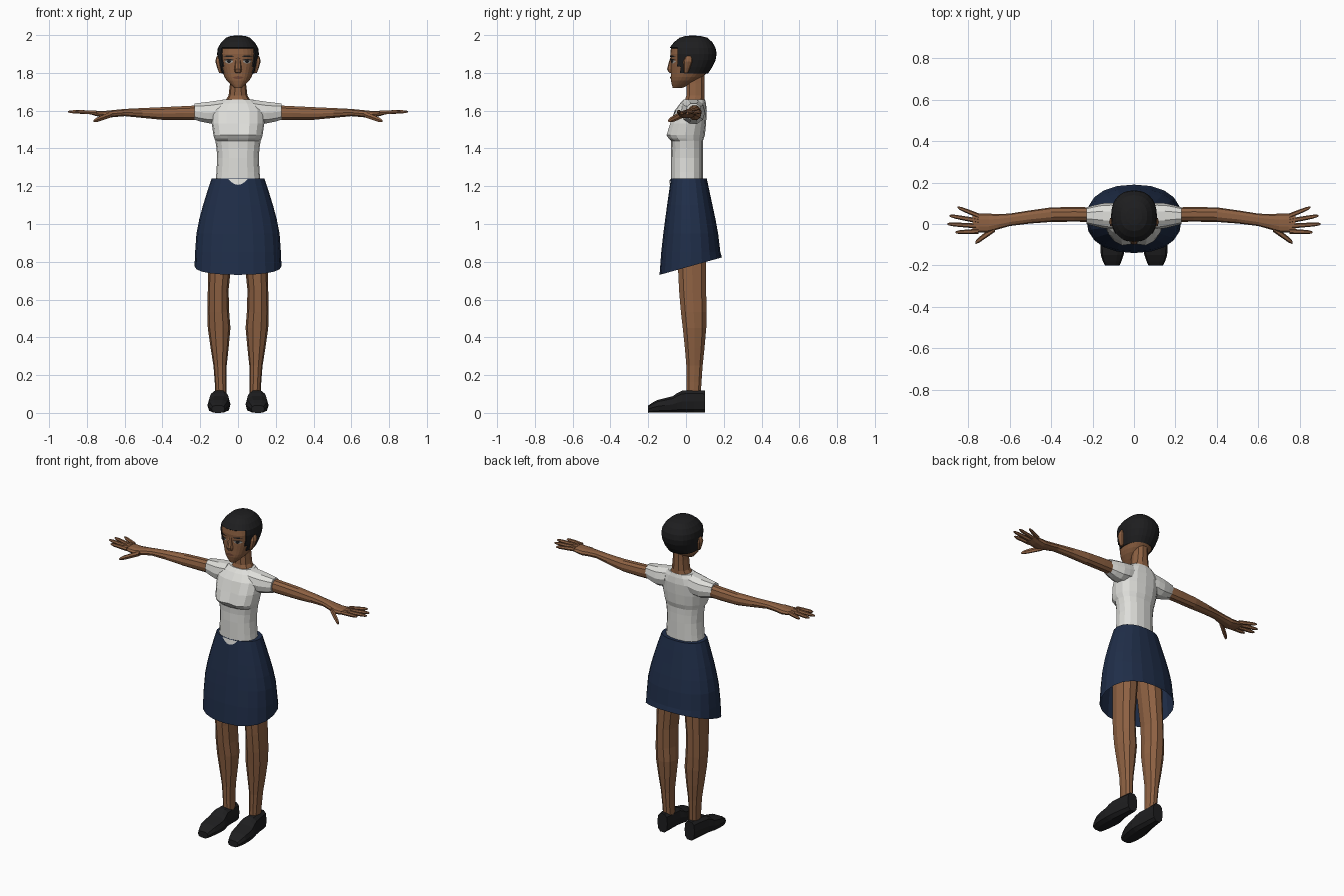
import bpy, bmesh, math
from mathutils import Vector
from mathutils.bvhtree import BVHTree

if "Cube" in bpy.data.objects:
    bpy.data.objects.remove(bpy.data.objects["Cube"])


def material(name, red, green, blue):
    mat = bpy.data.materials.new(name)
    mat.use_nodes = True
    mat.diffuse_color = (red, green, blue, 1)
    shader = mat.node_tree.nodes["Principled BSDF"]
    shader.inputs["Base Color"].default_value = (red, green, blue, 1)
    shader.inputs["Roughness"].default_value = 0.8
    return mat


SKIN = material("brown skin", .27, .12, .055)
LIPS = material("lip brown", .16, .06, .035)
SHIRT = material("white cotton", .73, .73, .7)
NAVY = material("navy cloth", .014, .027, .066)
BLACK = material("soft black", .013, .013, .014)
EYE = material("eye grey", .35, .33, .3)


def section(axis, ring, sides, power):
    """Superellipse across an axis; a ring is (position, a_min, a_max, b_min, b_max)."""
    position, a_min, a_max, b_min, b_max = ring
    points = []
    for i in range(sides):
        angle = math.tau * i / sides
        cos, sin = math.cos(angle), math.sin(angle)
        round_cos = math.copysign(abs(cos) ** (2 / power), cos)
        round_sin = math.copysign(abs(sin) ** (2 / power), sin)
        a = (a_min + a_max + (a_max - a_min) * round_cos) / 2
        b = (b_min + b_max + (b_max - b_min) * round_sin) / 2
        place = {"x": (position, a, b), "y": (a, position, b), "z": (a, b, position)}
        points.append(Vector(place[axis]))
    return points


def refine(rings):
    """Add one smoothly curved ring between each pair of rings."""
    padded = [rings[0], *rings, rings[-1]]
    result = [rings[0]]
    for before, low, high, after in zip(padded, rings, rings[1:], padded[3:]):
        middle = [(9 * (l + h) - b - a) / 16
                  for b, l, h, a in zip(before, low, high, after)]
        result += [middle, high]
    return result


def finish(name, bm, mat, mirror):
    mesh = bpy.data.meshes.new(name)
    bm.to_mesh(mesh)
    bm.free()
    mesh.materials.append(mat)
    part = bpy.data.objects.new(name, mesh)
    bpy.context.scene.collection.objects.link(part)
    if mirror:
        part.modifiers.new("Mirror", 'MIRROR').use_mirror_merge = False
    return part


def loft(name, mat, axis, rings, sides=10, power=2.3, mirror=False,
         open_start=False, shape=None, keep=None):
    bm = bmesh.new()
    loops = [[bm.verts.new(point) for point in section(axis, ring, sides, power)]
             for ring in refine(rings)]
    for low, high in zip(loops, loops[1:]):
        for i in range(sides):
            bm.faces.new((low[i - 1], low[i], high[i], high[i - 1]))
    if not open_start:
        bm.faces.new(loops[0])
    bm.faces.new(loops[-1])
    if shape:
        for vert in bm.verts:
            shape(vert.co)
    bmesh.ops.recalc_face_normals(bm, faces=bm.faces)
    if keep:
        unwanted = [f for f in bm.faces if not keep(f.calc_center_median())]
        bmesh.ops.delete(bm, geom=unwanted, context='FACES')
    return finish(name, bm, mat, mirror)


def upright(*rows):
    """Centred rings from rows of (height, half width, front, back)."""
    return [(z, -half, half, front, back) for z, half, front, back in rows]


def patch(name, mat, target, center, half_width, half_height, lift, mirror=False):
    """Thin lens-shaped plate laid on the front of a part."""
    vertices = [v.co for v in target.data.vertices]
    tree = BVHTree.FromPolygons(vertices, [tuple(f.vertices) for f in target.data.polygons])
    ceiling = max(v.z for v in vertices) - .001
    bm = bmesh.new()

    def lay(x, z):
        start = Vector((x, -1, min(z, ceiling)))
        hit = tree.ray_cast(start, Vector((0, 1, 0)))[0]
        return bm.verts.new(hit - Vector((0, lift, 0)))

    columns = []
    for step in range(-3, 4):
        across = step / 3
        x = center[0] + half_width * across
        rise = half_height * (1.1 - across ** 2)
        columns.append((lay(x, center[1] + rise), lay(x, center[1] - rise)))
    for (top, bottom), (next_top, next_bottom) in zip(columns, columns[1:]):
        bm.faces.new((top, bottom, next_bottom, next_top))
    return finish(name, bm, mat, mirror)


# Shirt, with a soft dip down the middle of the chest
def chest_dip(co):
    if 1.45 < co.z < 1.56 and abs(co.x) < .02 and co.y < 0:
        co.y += .015


loft("shirt", SHIRT, "z", upright(
    (1.21, .12, -.08, .09), (1.35, .11, -.08, .09), (1.44, .12, -.08, .09),
    (1.47, .13, -.11, .1), (1.6, .14, -.06, .11), (1.66, .08, -.01, .1)),
    sides=16, shape=chest_dip)
loft("sleeve", SHIRT, "x", [
    (.08, -.03, .1, 1.54, 1.66), (.15, -.02, .1, 1.53, 1.65),
    (.23, 0, .08, 1.55, 1.64)], mirror=True)


# Skirt, open below, with a hem that rises toward the back
def slope_hem(co):
    if co.z < .8:
        co.z += .28 * co.y


skirt = loft("skirt", NAVY, "z", upright(
    (.77, .23, -.14, .19), (.95, .22, -.12, .17), (1.1, .185, -.1, .14),
    (1.24, .14, -.08, .11)), sides=20, open_start=True, shape=slope_hem)
patch("shirt_tail", SHIRT, skirt, (0, 1.24), .05, .03, .005)

# Legs and shoes
loft("leg", SKIN, "z", [
    (.1, .06, .12, 0, .08), (.25, .06, .13, 0, .09), (.45, .04, .16, -.02, .11),
    (.65, .05, .16, -.04, .11), (1.1, 0, .15, -.06, .11)], mirror=True)
loft("shoe", BLACK, "y", [
    (-.2, .07, .14, 0, .04), (-.15, .05, .16, 0, .07), (-.07, .04, .16, 0, .09),
    (-.02, .05, .15, 0, .12), (.1, .06, .13, 0, .12)], power=2.8, mirror=True)

# Arms run into flat palms
loft("arm", SKIN, "x", [
    (.2, .01, .08, 1.55, 1.63), (.4, .01, .08, 1.55, 1.62), (.6, -.01, .05, 1.57, 1.61),
    (.7, -.04, .05, 1.56, 1.6), (.78, -.04, .05, 1.58, 1.6)], mirror=True)


def finger(name, base, tip, radius):
    rings = []
    for along, taper in ((0, 1), (.8, .8), (1, .3)):
        x, y, z = Vector(base).lerp(Vector(tip), along)
        size = radius * taper
        rings.append((x, y - size, y + size, z - size, z + size))
    loft(name, SKIN, "x", rings, sides=6, mirror=True)


# Fingers fan out evenly from the palm
reaches = {"little_finger": .85, "ring_finger": .89, "middle_finger": .9, "index_finger": .86}
for i, (name, reach) in enumerate(reaches.items()):
    finger(name, (.75, .04 - .025 * i, 1.59), (reach, .08 - .04 * i, 1.595), .012)
finger("thumb", (.67, -.02, 1.58), (.765, -.09, 1.545), .017)

# Neck
loft("neck", SKIN, "z", upright(
    (1.63, .09, -.02, .1), (1.68, .05, 0, .1), (1.8, .04, 0, .1)))

# Head, and a hair cap grown from the same form
HEAD = upright(
    (1.72, .02, -.07, -.02), (1.76, .06, -.08, .06), (1.8, .08, -.08, .11),
    (1.87, .1, -.08, .15), (1.93, .1, -.08, .15), (1.98, .06, -.03, .11),
    (1.99, .02, .02, .05))


def is_hair(co):
    return co.z > 1.93 or (co.z > 1.88 and co.y > -.05) or (co.z > 1.81 and co.y > -.035)


head = loft("head", SKIN, "z", HEAD, sides=28)
hair = loft("hair", BLACK, "z", HEAD, sides=28, keep=is_hair)
thickness = hair.modifiers.new("Thickness", 'SOLIDIFY')
thickness.thickness = .007
thickness.offset = 1

# Ears and nose
loft("ear", SKIN, "z", [
    (1.8, .08, .1, -.01, .01), (1.86, .08, .12, -.015, .035),
    (1.89, .08, .11, 0, .03)], sides=8, mirror=True)
loft("nose", SKIN, "z", upright(
    (1.8, .015, -.085, -.06), (1.82, .02, -.1, -.06), (1.89, .01, -.08, -.06)), sides=8)

# Face details
patch("eye_white", EYE, head, (.048, 1.86), .023, .009, .003, mirror=True)
patch("iris", BLACK, head, (.048, 1.86), .011, .008, .005, mirror=True)
patch("upper_lid", BLACK, head, (.048, 1.869), .026, .004, .006, mirror=True)
patch("eyebrow", BLACK, head, (.048, 1.888), .028, .004, .005, mirror=True)
patch("lips", LIPS, head, (0, 1.775), .028, .007, .004)
